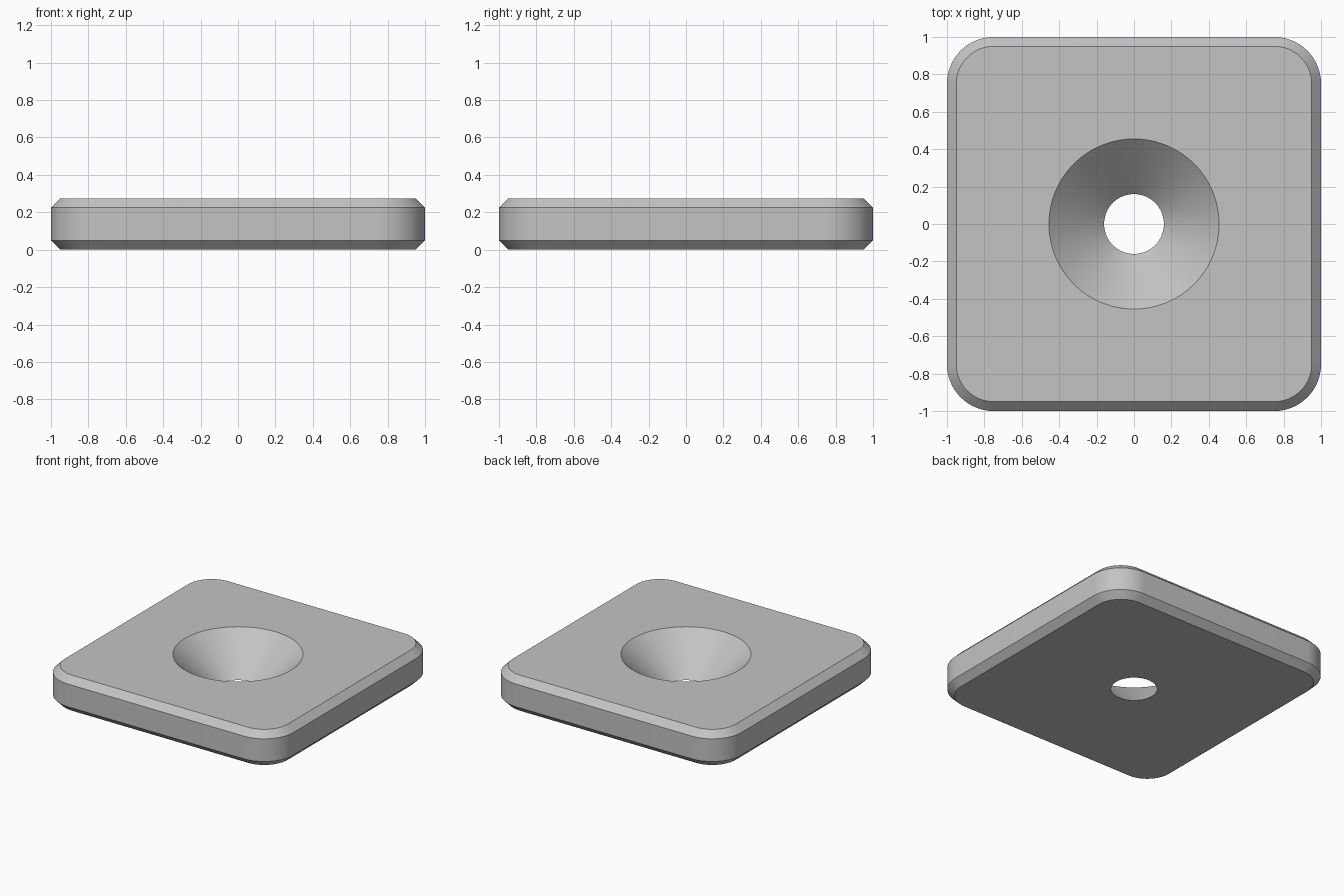
import bpy, bmesh, math

default = bpy.data.objects.get("Cube")
if default:
    bpy.data.objects.remove(default, do_unlink=True)

HEIGHT = 0.275
CHAMFER = 0.05
CORNER = 0.25
SEGMENTS = 16          # per quarter turn


def rounded_ring(bm, half, radius, z):
    """Ring of a rounded square; a circle when radius equals half."""
    ring = []
    for quarter in range(4):
        mid = math.radians(45 + 90 * quarter)
        cx = math.copysign(half - radius, math.cos(mid))
        cy = math.copysign(half - radius, math.sin(mid))
        for i in range(SEGMENTS + 1):
            a = (quarter + i / SEGMENTS) * math.pi / 2
            ring.append(bm.verts.new((cx + radius * math.cos(a),
                                      cy + radius * math.sin(a), z)))
    return ring


# Closed section: outer wall with two chamfers, then the countersunk hole
inner = 1 - CHAMFER
section = [
    (inner, CORNER - CHAMFER, 0),
    (1, CORNER, CHAMFER),
    (1, CORNER, HEIGHT - CHAMFER),
    (inner, CORNER - CHAMFER, HEIGHT),
    (0.455, 0.455, HEIGHT),
    (0.16, 0.16, 0),
]

bm = bmesh.new()
rings = [rounded_ring(bm, *step) for step in section]
for k, low in enumerate(rings):
    high = rings[(k + 1) % len(rings)]
    for i in range(len(low)):
        j = (i + 1) % len(low)
        bm.faces.new((low[i], low[j], high[j], high[i]))
bmesh.ops.remove_doubles(bm, verts=bm.verts[:], dist=1e-5)
bmesh.ops.recalc_face_normals(bm, faces=bm.faces[:])

mesh = bpy.data.meshes.new("countersunk_plate")
bm.to_mesh(mesh)
bm.free()
plate = bpy.data.objects.new("countersunk_plate", mesh)
bpy.context.collection.objects.link(plate)

# Plain grey finish
grey = bpy.data.materials.new("plain_grey")
grey.use_nodes = True
colour = (0.55, 0.55, 0.55, 1)
grey.diffuse_color = colour
grey.node_tree.nodes["Principled BSDF"].inputs["Base Color"].default_value = colour
mesh.materials.append(grey)

# Smooth round surfaces, sharp chamfer edges
bpy.ops.object.select_all(action="DESELECT")
plate.select_set(True)
bpy.context.view_layer.objects.active = plate
bpy.ops.object.shade_smooth_by_angle(angle=math.radians(30))
